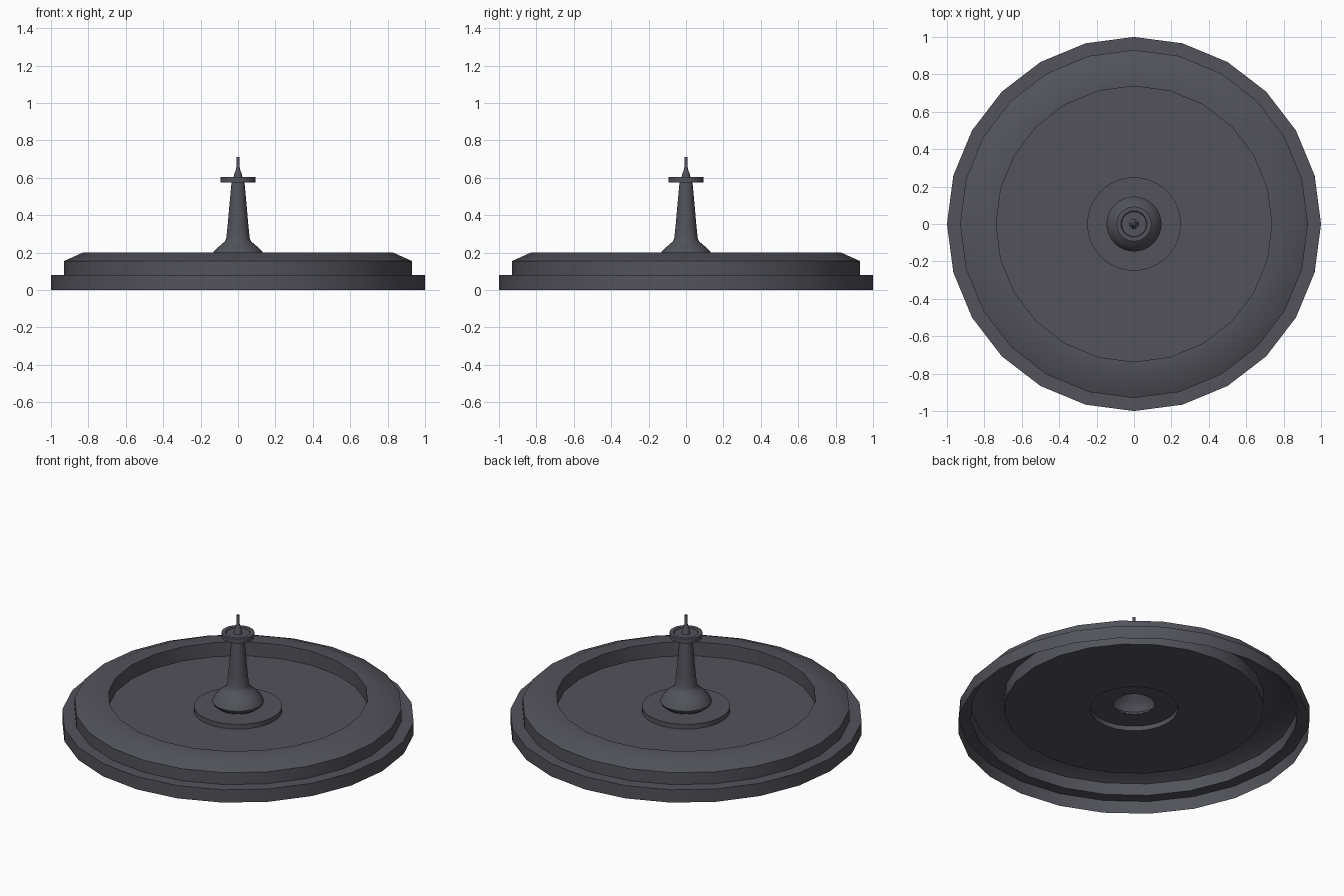
import bpy, bmesh, math
from mathutils import Matrix, Vector

cube = bpy.data.objects.get("Cube")
if cube:
    bpy.data.objects.remove(cube)

grey = bpy.data.materials.new("dark grey")
grey.use_nodes = True
colour = (0.085, 0.085, 0.102, 1)
grey.diffuse_color = colour
grey.node_tree.nodes["Principled BSDF"].inputs["Base Color"].default_value = colour


def revolve(name, profile, sides):
    """Spin a (radius, height) profile around z as an open shell."""
    bm = bmesh.new()
    verts = [bm.verts.new((r, 0, z)) for r, z in profile]
    edges = [bm.edges.new(pair) for pair in zip(verts, verts[1:])]
    bmesh.ops.spin(bm, geom=verts + edges, cent=(0, 0, 0), axis=(0, 0, 1),
                   angle=math.tau, steps=sides, use_merge=True)
    bmesh.ops.remove_doubles(bm, verts=bm.verts[:], dist=0.0005)
    bmesh.ops.recalc_face_normals(bm, faces=bm.faces[:])
    # The outermost face of the shell must look away from the axis or up
    top = max(bm.faces, key=lambda f: f.calc_center_median().z + abs(f.normal.z) * 0.001)
    c = top.calc_center_median()
    if top.normal.dot(Vector((c.x, c.y, 0.3))) < 0:
        bmesh.ops.reverse_faces(bm, faces=bm.faces[:])
    mesh = bpy.data.meshes.new(name)
    bm.to_mesh(mesh)
    bm.free()
    mesh.materials.append(grey)
    obj = bpy.data.objects.new(name, mesh)
    bpy.context.collection.objects.link(obj)
    bpy.ops.object.select_all(action="DESELECT")
    obj.select_set(True)
    bpy.context.view_layer.objects.active = obj
    bpy.ops.object.shade_smooth_by_angle(angle=math.radians(32))
    return obj


# Stepped basin, hollow underneath: outer step, sloped rim, sunken floor
revolve("basin", [(1.0, 0), (1.0, 0.08), (0.93, 0.08), (0.93, 0.155), (0.83, 0.2),
                  (0.737, 0.2), (0.737, 0.112), (0.25, 0.112)], 24)

# Low round plinth in the middle of the floor
revolve("plinth", [(0.25, 0.112), (0.25, 0.142), (0.115, 0.142)], 48)

# Flared pedestal with a tapering column
revolve("column", [(0.115, 0.142), (0.14, 0.16), (0.147, 0.175), (0.134, 0.2),
                   (0.115, 0.222), (0.09, 0.243), (0.07, 0.26), (0.062, 0.28),
                   (0.056, 0.34), (0.035, 0.575)], 32)

# Small round collar near the top
revolve("collar", [(0.035, 0.575), (0.093, 0.575), (0.093, 0.603), (0.07, 0.603),
                   (0.066, 0.596), (0.025, 0.596)], 32)

# Spout nozzle
revolve("nozzle", [(0.025, 0.596), (0.02, 0.62), (0.011, 0.645), (0.008, 0.665),
                   (0.008, 0.71), (0, 0.71)], 16)
